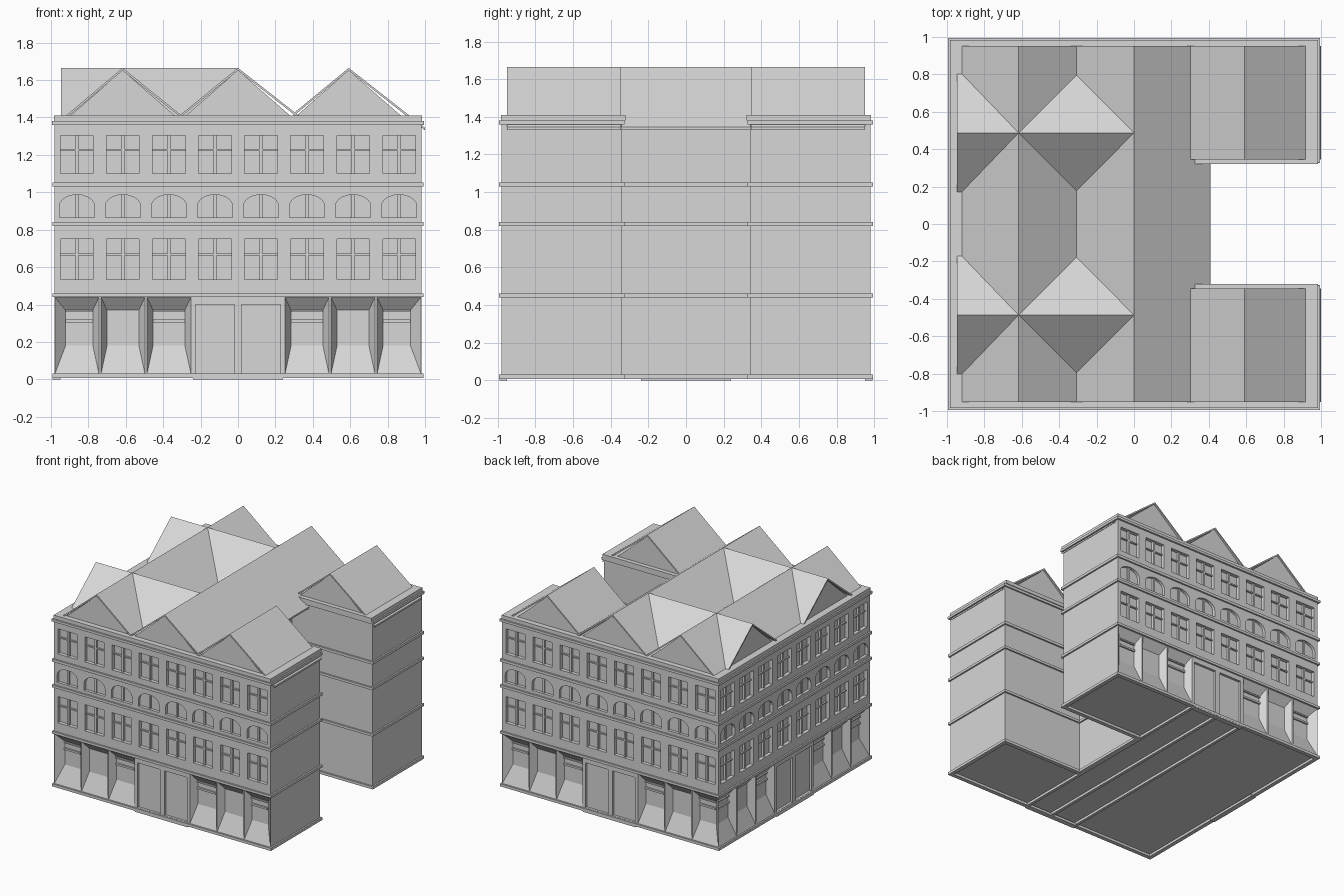
import bpy, bmesh, math
from mathutils import Matrix

cube = bpy.data.objects.get("Cube")
if cube:
    bpy.data.objects.remove(cube, do_unlink=True)

grey = bpy.data.materials.new("plain_grey")
grey.use_nodes = True
tone = (0.68, 0.68, 0.68, 1)
grey.diffuse_color = tone
grey.node_tree.nodes["Principled BSDF"].inputs["Base Color"].default_value = tone

WALL, COURT, MID = 0.98, 0.34, 0.25      # outer wall, half courtyard width, courtyard back
PITCH = 0.246                            # facade slot spacing
BASE, HEAD, TOP = 0.028, 1.37, 1.41
EAVE, RIDGE, END = 1.415, 1.665, 0.952
SLOTS = [(i - 3.5) * PITCH for i in range(8)]


def finish(name, bm):
    bmesh.ops.recalc_face_normals(bm, faces=bm.faces)
    mesh = bpy.data.meshes.new(name)
    bm.to_mesh(mesh)
    bm.free()
    mesh.materials.append(grey)
    obj = bpy.data.objects.new(name, mesh)
    bpy.context.collection.objects.link(obj)


def skin(bm, a, b):
    """Quads between two vertex loops."""
    for i in range(len(a)):
        j = (i + 1) % len(a)
        bm.faces.new((a[i], a[j], b[j], b[i]))


def loft(bm, first, last):
    """Closed solid between two rings of equal point count."""
    a, b = ([bm.verts.new(p) for p in ring] for ring in (first, last))
    skin(bm, a, b)
    bm.faces.new(a[::-1])
    bm.faces.new(b)


def plan(z, e=0.0, g=0.0):
    """U-shaped plan, grown by e outside and by g towards the courtyard."""
    w, c, m = WALL + e, COURT - g, MID + g
    return [(x, y, z) for x, y in ((-w, -w), (w, -w), (w, -c), (m, -c),
                                   (m, c), (w, c), (w, w), (-w, w))]


def box(bm, x0, x1, y0, y1, z0, z1):
    loft(bm, *[[(x0, y0, z), (x1, y0, z), (x1, y1, z), (x0, y1, z)] for z in (z0, z1)])


def rect(u0, u1, z0, z1):
    return [(u0, z0), (u1, z0), (u1, z1), (u0, z1)]


def arch(u, half, z0, spring, top):
    steps = 10
    curve = [(u + half * math.cos(math.pi * k / steps),
              spring + (top - spring) * math.sin(math.pi * k / steps)) for k in range(steps + 1)]
    return [(u - half, z0), (u + half, z0)] + curve


def at_depth(bm, ring, depth):
    return [bm.verts.new((u, -WALL + depth, z)) for u, z in ring]


def recess(bm, border, outer, inner, depth):
    """Opening in the front wall, with its reveals and back panel."""
    a, b = at_depth(bm, outer, 0), at_depth(bm, inner, depth)
    border += [bm.edges.new((a[k - 1], a[k])) for k in range(len(a))]
    skin(bm, a, b)
    bm.faces.new(b)


def on_facades(bm):
    """Repeat a front facade on the left and the back."""
    base = list(bm.verts) + list(bm.edges) + list(bm.faces)
    for angle in (-math.pi / 2, math.pi):
        copy = bmesh.ops.duplicate(bm, geom=base)["geom"]
        verts = [g for g in copy if isinstance(g, bmesh.types.BMVert)]
        bmesh.ops.rotate(bm, verts=verts, cent=(0, 0, 0), matrix=Matrix.Rotation(angle, 3, "Z"))


# Facade with window, door and splayed bay recesses
walls, bars = bmesh.new(), bmesh.new()
frame = at_depth(walls, rect(-WALL, WALL, BASE, HEAD), 0)
border = [walls.edges.new((frame[k - 1], frame[k])) for k in range(4)]
near, far = -WALL + 0.012, -WALL + 0.035
for i, u in enumerate(SLOTS):
    for z0, z1 in ((0.535, 0.75), (1.10, 1.305)):
        r = rect(u - 0.087, u + 0.087, z0, z1)
        recess(walls, border, r, r, 0.03)
        box(bars, u - 0.008, u + 0.008, near, far, z0, z1)
        zt = z0 + 0.62 * (z1 - z0)
        box(bars, u - 0.087, u + 0.087, near + 0.005, far, zt - 0.005, zt + 0.005)
    a = arch(u, 0.094, 0.865, 0.925, 0.987)
    recess(walls, border, a, a, 0.024)
    box(bars, u - 0.008, u + 0.008, near, far, 0.865, 0.986)
    if i in (3, 4):
        d = rect(u - 0.103, u + 0.103, 0.032, 0.40)
        recess(walls, border, d, d, 0.02)
    else:
        left, right = u - 0.085, u + 0.085
        if i == 0:
            left = -0.922
        if i == 7:
            right = 0.922
        recess(walls, border, rect(u - 0.117, u + 0.117, 0.032, 0.438),
               rect(left, right, 0.18, 0.37), 0.055)
        if i in (0, 2, 5, 7):
            for z0, z1 in ((0.305, 0.32), (0.36, 0.37)):
                box(bars, left, right, -WALL + 0.042, -WALL + 0.06, z0, z1)
bmesh.ops.triangle_fill(walls, use_beauty=True, use_dissolve=False, edges=border, normal=(0, -1, 0))
on_facades(walls)
on_facades(bars)
finish("window_bars", bars)

# Plain wing ends, courtyard walls, floor and ceiling close the shell
low, high = ([walls.verts.new(p) for p in plan(z)] for z in (BASE, HEAD))
for k in range(1, 6):
    walls.faces.new((low[k], low[k + 1], high[k + 1], high[k]))
walls.faces.new(low)
walls.faces.new(high)
bmesh.ops.remove_doubles(walls, verts=walls.verts, dist=0.0001)
finish("walls", walls)

# String courses, cornice and parapet
for name, z0, z1, e, g in (("ground_band", 0.44, 0.46, 0.013, 0.013),
                           ("first_band", 0.82, 0.84, 0.013, 0.013),
                           ("second_band", 1.03, 1.052, 0.013, 0.013),
                           ("cornice", 1.36, 1.38, 0.015, 0.012),
                           ("parapet", 1.38, TOP, 0.003, 0.018)):
    bm = bmesh.new()
    loft(bm, plan(z0, e, g), plan(z1, e, g))
    finish(name, bm)

# Plinth ring and ribs below the floor
bm = bmesh.new()
loops = [[bm.verts.new(p) for p in plan(z, e, e)]
         for e, z in ((0.013, 0.03), (0.013, 0.008), (-0.02, 0.008), (-0.02, 0.03))]
for k in range(4):
    skin(bm, loops[k - 1], loops[k])
for x in (-0.235, 0.0, 0.23):
    box(bm, x - 0.012, x + 0.012, -0.96, 0.96, 0.008, 0.03)
finish("plinth", bm)

# Door thresholds reach the ground
bm = bmesh.new()
box(bm, -0.24, 0.24, -WALL - 0.012, -WALL + 0.03, 0, 0.02)
on_facades(bm)
finish("door_thresholds", bm)


# Roofs: thin pitched sheets over recessed gable walls
def section(bm, pts, axis, a, b):
    loft(bm, *[[(p, t, z) if axis == "y" else (t, p, z) for p, z in pts] for t in (a, b)])


def roof(name, left, ridge, right, axis, a, b, wall_a, wall_b):
    bm = bmesh.new()
    upper = [left, (ridge, RIDGE), right]
    section(bm, upper + [(p, z - 0.014) for p, z in reversed(upper)], axis, a, b)
    finish(name, bm)
    bm = bmesh.new()
    gable = [(ridge - 0.29, TOP - 0.01), (ridge, RIDGE - 0.012), (ridge + 0.29, TOP - 0.01)]
    section(bm, gable, axis, wall_a, wall_b)
    finish(name + "_gable_wall", bm)


SET = END - 0.012
roof("left_roof", (-0.92, TOP), -0.617, (-0.307, EAVE), "y", -END, END, -SET, SET)
roof("middle_roof", (-0.307, EAVE), 0.0, (0.408, 1.345), "y", -END, END, -SET, SET)
for side, s in (("front", -1), ("back", 1)):
    roof(side + "_wing_roof", (0.297, 1.422), 0.592, (1.0, 1.345), "y",
         s * END, s * 0.345, s * SET, s * 0.357)
    y = s * 0.487
    roof(side + "_cross_roof", (y - 0.315, TOP), y, (y + 0.315, TOP), "x",
         -0.947, -0.002, -0.925, -0.02)
